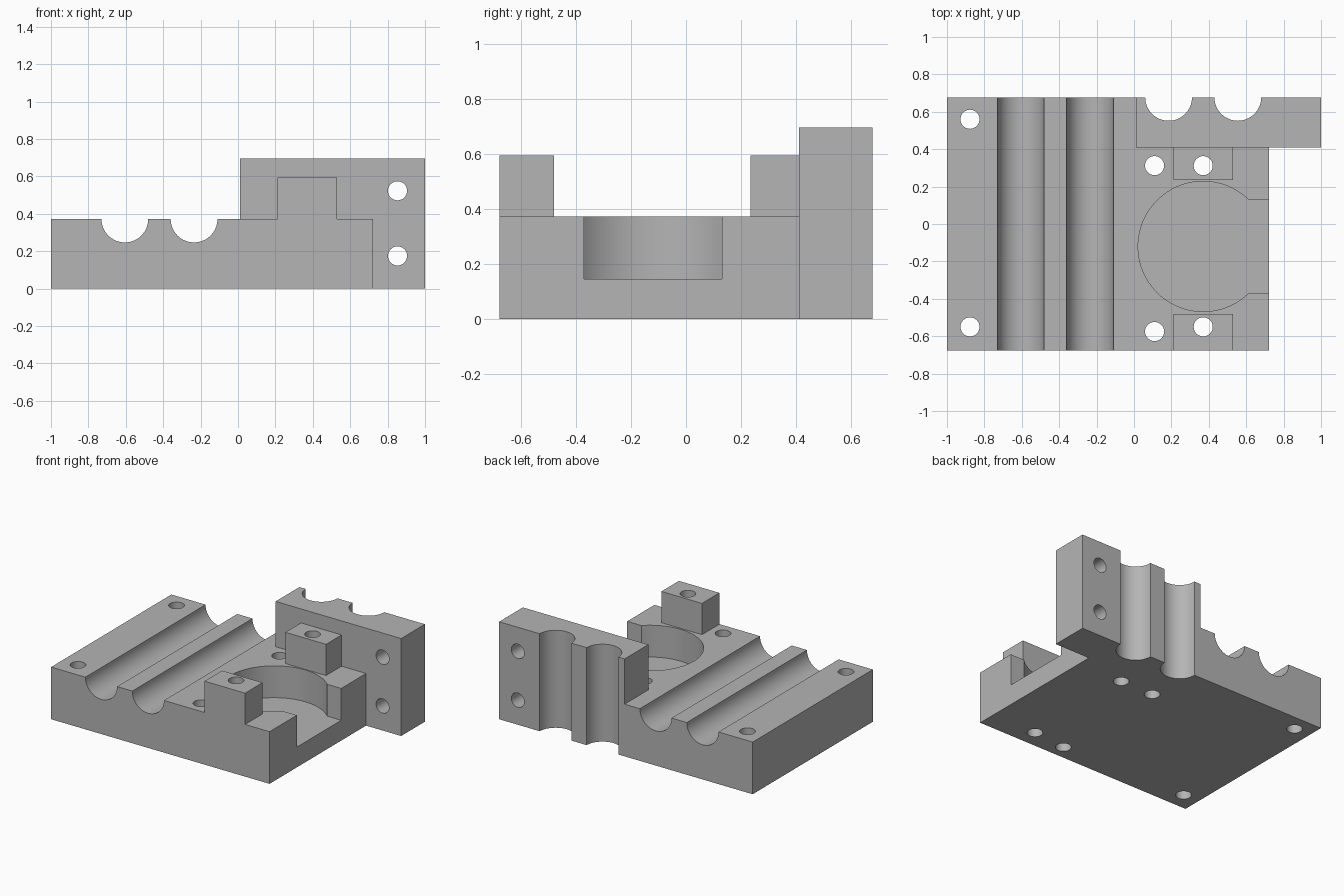
import bpy
import math
from mathutils import Matrix

default = bpy.data.objects.get("Cube")
if default:
    bpy.data.objects.remove(default, do_unlink=True)

# Single plain grey
grey = bpy.data.materials.new("plain_grey")
grey.use_nodes = True
COLOUR = (0.46, 0.46, 0.46, 1)
grey.diffuse_color = COLOUR
grey.node_tree.nodes["Principled BSDF"].inputs["Base Color"].default_value = COLOUR


def box(name, x, y, z):
    """Box from (low, high) ranges."""
    bpy.ops.mesh.primitive_cube_add(size=1)
    ob = bpy.context.object
    ob.name = name
    centre = [(a + b) / 2 for a, b in (x, y, z)]
    size = [b - a for a, b in (x, y, z)]
    ob.data.transform(Matrix.Translation(centre) @ Matrix.Diagonal((*size, 1)))
    ob.data.materials.append(grey)
    return ob


def rod(name, centre, radius, length, along_y=False, sides=64):
    """Cylinder standing upright or lying along y."""
    bpy.ops.mesh.primitive_cylinder_add(vertices=sides, radius=radius, depth=length)
    ob = bpy.context.object
    ob.name = name
    turn = Matrix.Rotation(math.pi / 2 if along_y else 0, 4, "X")
    ob.data.transform(Matrix.Translation(centre) @ turn)
    ob.data.materials.append(grey)
    return ob


def combine(target, tool, operation):
    """Apply a boolean and discard the helper."""
    mod = target.modifiers.new("combine", "BOOLEAN")
    mod.operation = operation
    mod.solver = "EXACT"
    mod.object = tool
    bpy.context.view_layer.objects.active = target
    bpy.ops.object.modifier_apply(modifier=mod.name)
    bpy.data.objects.remove(tool, do_unlink=True)


# Base slab, tall rear wall and two mounting posts
DEPTH, TOP, WALL_FRONT = 0.677, 0.372, 0.41
body = box("mount_body", (-1, 0.723), (-DEPTH, DEPTH), (0, TOP))
wall = box("rear_wall", (0.01, 1), (WALL_FRONT, DEPTH), (0, 0.695))
combine(body, wall, "UNION")
for y in ((-DEPTH, -0.48), (0.235, WALL_FRONT)):
    combine(body, box("post", (0.21, 0.53), y, (0.2, 0.595)), "UNION")

# Round pocket opening through the right edge
pocket = rod("pocket", (0.37, -0.12, 0.645), 0.348, 1, sides=96)
combine(pocket, box("pocket_slot", (0.37, 0.9), (-0.37, 0.13), (0.145, 1.145)), "UNION")
# Trim the pocket so that it stays below the post tops
combine(body, pocket, "DIFFERENCE")

# Rod channels along the slab and down the back of the wall
for x in (-0.605, -0.235):
    combine(body, rod("channel", (x, 0, TOP), 0.125, 3, True), "DIFFERENCE")
for x in (0.185, 0.555):
    combine(body, rod("wall_channel", (x, DEPTH, 0.4), 0.125, 2), "DIFFERENCE")

# Bolt holes through the slab, posts and wall
for x, y in ((-0.877, 0.56), (-0.877, -0.55), (0.11, 0.312),
             (0.11, -0.575), (0.37, 0.312), (0.37, -0.55)):
    combine(body, rod("bolt_hole", (x, y, 0.4), 0.051, 2, sides=32), "DIFFERENCE")
for z in (0.175, 0.523):
    combine(body, rod("wall_hole", (0.853, 0.5, z), 0.051, 1, True, 32), "DIFFERENCE")

# Smooth the bores, keep the machined edges crisp
bpy.ops.object.select_all(action="DESELECT")
body.select_set(True)
bpy.context.view_layer.objects.active = body
bpy.ops.object.shade_smooth_by_angle(angle=math.radians(30))
